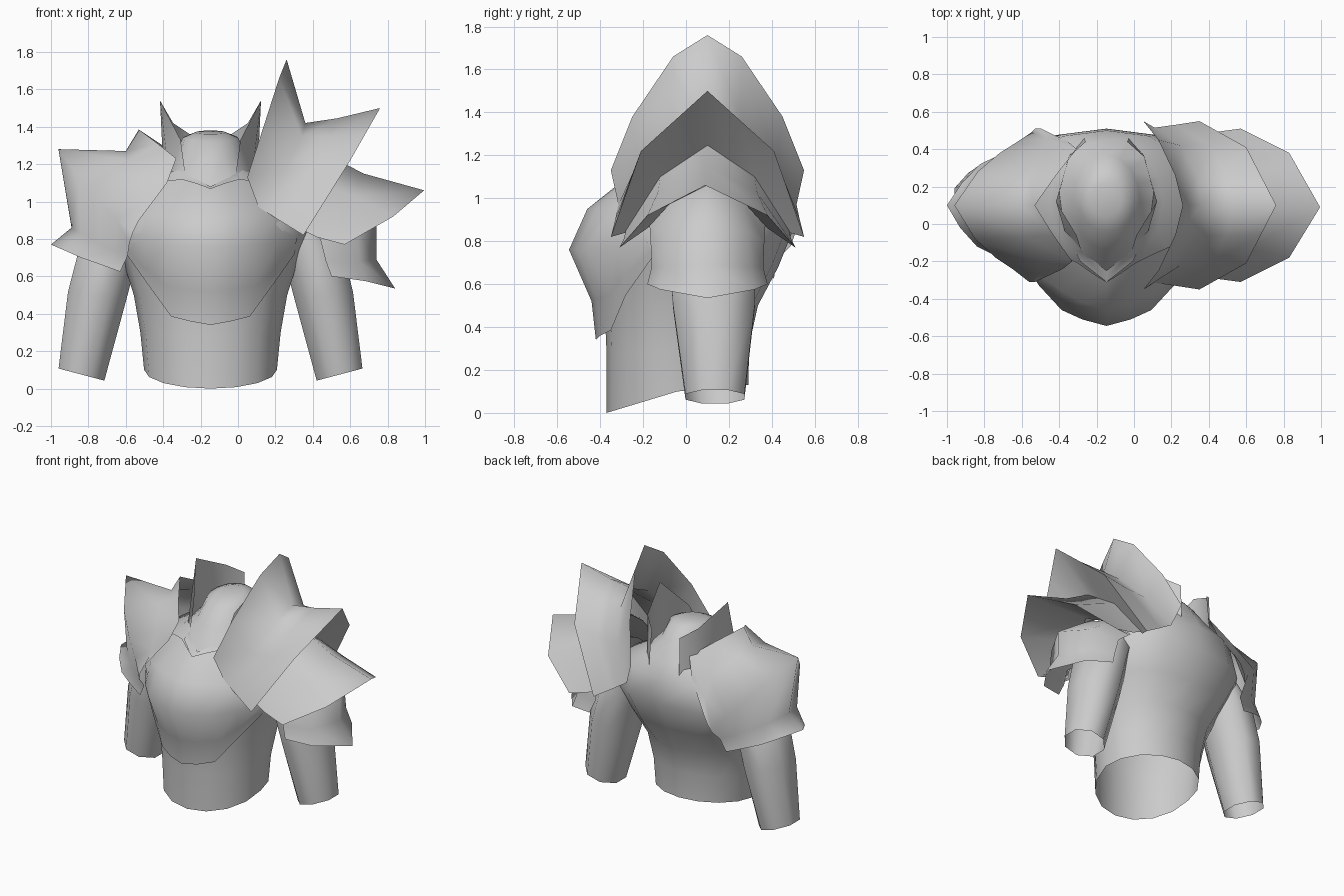
import bpy, math

if "Cube" in bpy.data.objects:
    bpy.data.objects.remove(bpy.data.objects["Cube"])

CX = -0.147   # body axis
CY = 0.1      # shoulder axis

grey = bpy.data.materials.new("plain grey")
grey.diffuse_color = (0.6, 0.6, 0.6, 1)
grey.use_nodes = True
grey.node_tree.nodes["Principled BSDF"].inputs["Base Color"].default_value = grey.diffuse_color


def make(name, verts, faces, angle=80):
    me = bpy.data.meshes.new(name)
    me.from_pydata(verts, [], faces)
    me.materials.append(grey)
    ob = bpy.data.objects.new(name, me)
    bpy.context.collection.objects.link(ob)
    bpy.ops.object.select_all(action='DESELECT')
    ob.select_set(True)
    bpy.context.view_layer.objects.active = ob
    bpy.ops.object.mode_set(mode='EDIT')
    bpy.ops.mesh.select_all(action='SELECT')
    bpy.ops.mesh.normals_make_consistent(inside=False)
    bpy.ops.object.mode_set(mode='OBJECT')
    bpy.ops.object.shade_smooth_by_angle(angle=math.radians(angle))
    return ob


def sheet(name, rows, angle=80):
    n = len(rows[0])
    verts = [p for r in rows for p in r]
    faces = [(i * n + j, i * n + j + 1, (i + 1) * n + j + 1, (i + 1) * n + j)
             for i in range(len(rows) - 1) for j in range(n - 1)]
    return make(name, verts, faces, angle)


def loft(name, rings, cap=False):
    n = len(rings[0])
    verts = [p for r in rings for p in r]
    faces = [(i * n + j, i * n + (j + 1) % n, (i + 1) * n + (j + 1) % n, (i + 1) * n + j)
             for i in range(len(rings) - 1) for j in range(n)]
    if cap:
        faces.append(tuple(range(len(verts) - n, len(verts))))
    return make(name, verts, faces)


def shoulder_plate(name, half_rows, angle=80, twist=0):
    # each half row runs from the crest to the rim; mirrored front to back
    rows = []
    for r in half_rows:
        front = [(x, CY - d, z) for x, d, z in reversed(r)]
        back = [(x + twist * d, CY + d, z) for x, d, z in r[1:]]
        rows.append(front + back)
    return sheet(name, rows, angle)


# torso and neck: (front y, back y, half width, front z, back z)
TORSO = [(-.37, .29, .355, 0, .13), (-.37, .295, .375, .28, .32), (-.38, .335, .41, .5, .5),
         (-.42, .43, .47, .7, .68), (-.41, .51, .56, .88, .88), (-.28, .5, .47, 1.02, 1.06),
         (-.22, .45, .3, 1.1, 1.16), (-.14, .37, .18, 1.22, 1.28), (-.04, .29, .15, 1.32, 1.36),
         (.04, .22, .08, 1.36, 1.38)]
rings = []
for i, (f, b, w, zf, zb) in enumerate(TORSO):
    ring = []
    for k in range(16):
        a = 2 * math.pi * k / 16
        c, s = math.cos(a), math.sin(a)
        z = (zf + zb) / 2 - (zb - zf) / 2 * c
        if i == 0:
            z += .035 * (1 - abs(c))    # hem raised at the sides
        if i in (3, 4, 5) and c < -.01:
            s = math.copysign(abs(s) ** .75, s)   # broad upper back
        ring.append((CX + w * s, (f + b) / 2 - (b - f) / 2 * c, z))
    rings.append(ring)
loft("torso", rings, cap=True)

# chest plate: half rows of (side offset, y, z), bottom to top
CHEST = [
    [(0, -.42, .34), (.11, -.4, .36), (.21, -.35, .385), (.33, -.28, .55), (.45, -.16, .72)],
    [(0, -.44, .52), (.12, -.42, .53), (.24, -.36, .55), (.35, -.29, .64), (.455, -.16, .75)],
    [(0, -.545, .76), (.13, -.51, .76), (.24, -.46, .77), (.36, -.33, .78), (.46, -.18, .8)],
    [(0, -.46, .95), (.13, -.42, .95), (.25, -.35, .95), (.35, -.28, .93), (.43, -.2, .91)],
    [(0, -.31, 1.07), (.08, -.26, 1.1), (.15, -.21, 1.12), (.25, -.16, 1.11), (.34, -.12, 1.06)]]
sheet("chest_plate", [[(CX - d, y, z) for d, y, z in reversed(r)] +
                      [(CX + d, y, z) for d, y, z in r[1:]] for r in CHEST])

# open tube arms: (side offset, half width, y centre, y half depth, z, slope)
ARM = [(.69, .125, .135, .14, .075, .035), (.605, .16, .13, .195, .5, .02),
       (.54, .17, .12, .2, .75, -.02), (.42, .15, .11, .17, .98, -.08)]
for side, s in (("left", -1), ("right", 1)):
    rings = []
    for d, w, cy, h, z, t in ARM:
        ring = []
        for k in range(8):
            a = math.pi * (k + .5) / 4
            ring.append((CX + s * (d + 1.06 * w * math.cos(a)), cy + 1.06 * h * math.sin(a),
                         z + t * math.cos(a)))
        rings.append(ring)
    loft(side + "_arm", rings)

    # standing collar half with a pointed top
    low = [(0, -.31, 1.06), (.14, -.2, 1.11), (.22, -.05, 1.12), (.25, .18, 1.12),
           (.2, .37, 1.1), (.12, .46, 1.08)]
    top = [(0, -.25, 1.08), (.135, -.14, 1.15), (.16, -.06, 1.33), (.27, .12, 1.54),
           (.2, .36, 1.42), (.11, .44, 1.36)]
    sheet(side + "_collar", [[(CX + s * d, y, z) for d, y, z in e] for e in (low, top)])

# right shoulder: three overlapping pointed plates, rows run inward to outward
UPPER_RIM = [(.76, 0, 1.5), (.68, .155, 1.36), (.6, .31, 1.22), (.35, .45, .82)]
MIDDLE_RIM = [(.995, .01, 1.06), (.83, .28, .92), (.57, .41, .77)]
shoulder_plate("right_upper_shoulder_plate", [
    [(.26, 0, 1.76), (.22, .16, 1.66), (.13, .35, 1.38), (.05, .45, 1.13)],
    [(.36, 0, 1.42), (.34, .16, 1.35), (.25, .32, 1.17), (.11, .415, .97)],
    [(.53, 0, 1.445), (.49, .165, 1.35), (.41, .32, 1.18), (.22, .43, .9)],
    UPPER_RIM])
shoulder_plate("right_middle_shoulder_plate", [
    [(.48, 0, 1.25), (.44, .22, 1.1), (.34, .38, .85)],
    [(.67, 0, 1.15), (.61, .23, 1.03), (.42, .39, .81)],
    MIDDLE_RIM], 120)
shoulder_plate("right_lower_shoulder_plate", [
    [(.46, 0, 1.06), (.42, .16, .99), (.34, .27, .88)],
    [(.74, 0, .87), (.64, .19, .84), (.44, .265, .8)],
    [(.74, 0, .69), (.65, .2, .68), (.47, .26, .68)],
    [(.84, 0, .535), (.68, .22, .575), (.5, .28, .6)]], 120)

# undersides closing the two upper right plates
shoulder_plate("right_upper_underside", [
    UPPER_RIM, [(.48, 0, 1.24), (.46, .11, 1.17), (.43, .22, 1.09), (.33, .38, .84)]])
shoulder_plate("right_middle_underside", [
    MIDDLE_RIM, [(.5, 0, 1.06), (.44, .17, .98), (.36, .28, .86)]])

# left shoulder: one broad plate with a raised inner point and a flared hem
shoulder_plate("left_shoulder_plate", [
    [(-.53, 0, 1.385), (-.43, .16, 1.31), (-.33, .3, 1.23), (-.38, .34, 1.1), (-.53, .41, .9)],
    [(-.6, 0, 1.27), (-.58, .17, 1.22), (-.5, .31, 1.12), (-.5, .36, 1.0), (-.56, .41, .84)],
    [(-.96, 0, 1.28), (-.85, .18, 1.13), (-.74, .28, 1.0), (-.65, .34, .9), (-.58, .39, .78)],
    [(-.89, 0, .86), (-.84, .16, .83), (-.75, .24, .78), (-.66, .29, .74), (-.59, .32, .71)],
    [(-1, 0, .77), (-.93, .12, .74), (-.84, .22, .7), (-.74, .27, .665), (-.63, .31, .625)]],
    120, .08)
